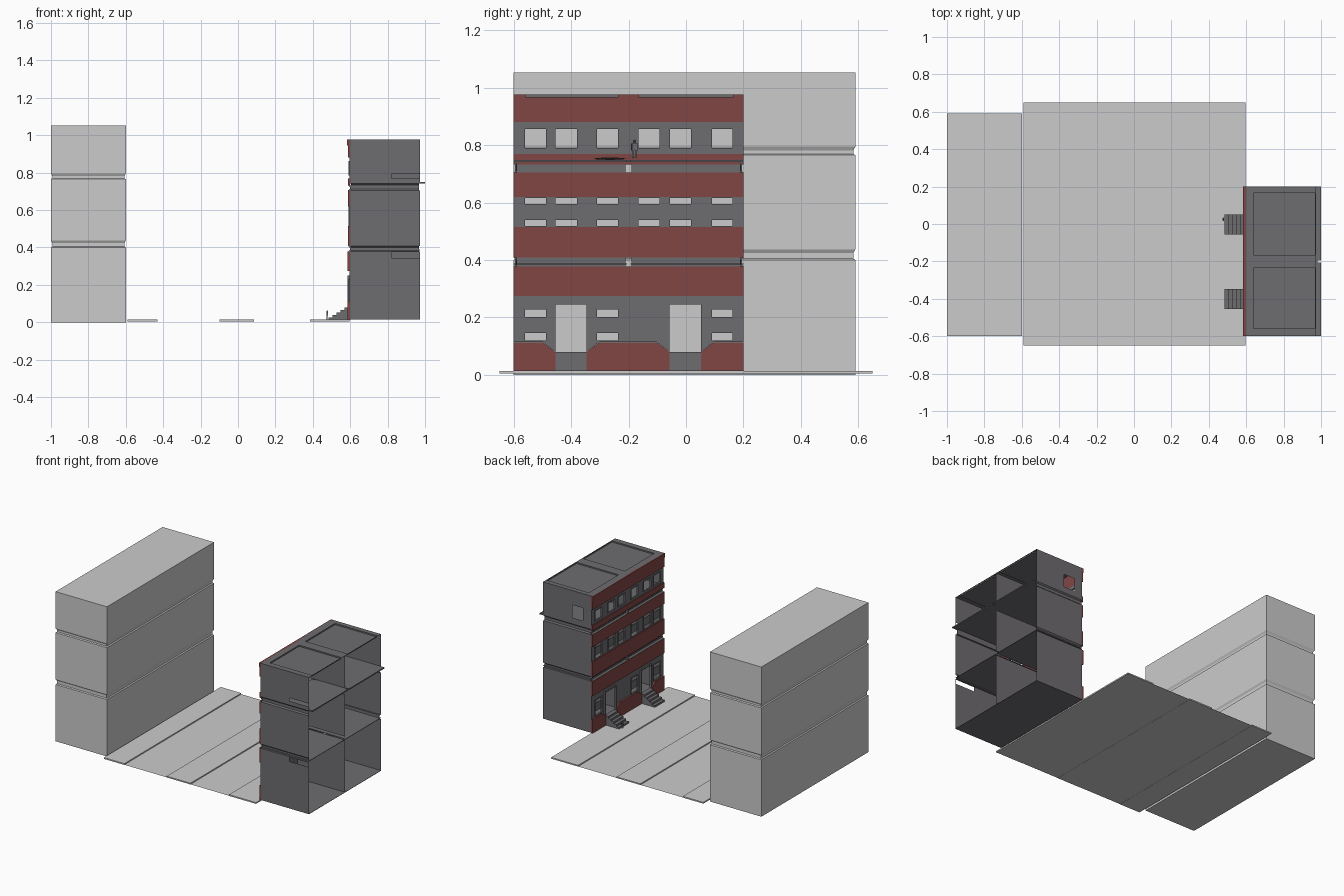
import bpy, bmesh
from mathutils import Matrix, Vector

if "Cube" in bpy.data.objects:
    bpy.data.objects.remove(bpy.data.objects["Cube"])

def mat(name, c):
    m = bpy.data.materials.new(name)
    m.diffuse_color = (*c, 1)
    m.use_nodes = True
    m.node_tree.nodes["Principled BSDF"].inputs["Base Color"].default_value = m.diffuse_color
    return m

DARK = mat("dark_grey", (0.155, 0.15, 0.16))
RED = mat("brick_red", (0.22, 0.062, 0.06))

def finish(name, bm, m=None, normals=True):
    if normals:
        bmesh.ops.recalc_face_normals(bm, faces=bm.faces)
    me = bpy.data.meshes.new(name)
    bm.to_mesh(me)
    bm.free()
    ob = bpy.data.objects.new(name, me)
    bpy.context.collection.objects.link(ob)
    if m:
        me.materials.append(m)
    return ob

def thicken(bm, vec):
    r = bmesh.ops.extrude_face_region(bm, geom=bm.faces[:])
    vs = [g for g in r["geom"] if isinstance(g, bmesh.types.BMVert)]
    bmesh.ops.translate(bm, verts=vs, vec=vec)

def place(axis, d, u, v):
    return {"x": (d, u, v), "y": (u, d, v), "z": (u, v, d)}[axis]

def panel(name, axis, d, t, u0, u1, v0, v1, holes=(), m=DARK):
    """Flat panel across an axis with rectangular holes; t is thickness (0 = sheet)."""
    bm = bmesh.new()
    us = sorted({u0, u1, *[h[0] for h in holes], *[h[1] for h in holes]})
    vs = sorted({v0, v1, *[h[2] for h in holes], *[h[3] for h in holes]})
    grid = [[bm.verts.new(place(axis, d, u, v)) for v in vs] for u in us]
    for i in range(len(us) - 1):
        for j in range(len(vs) - 1):
            cu, cv = (us[i] + us[i + 1]) / 2, (vs[j] + vs[j + 1]) / 2
            if not any(h[0] < cu < h[1] and h[2] < cv < h[3] for h in holes):
                bm.faces.new((grid[i][j], grid[i + 1][j], grid[i + 1][j + 1], grid[i][j + 1]))
    bmesh.ops.delete(bm, geom=[v for v in bm.verts if not v.link_faces], context="VERTS")
    if t:
        thicken(bm, Vector(place(axis, t, 0, 0)))
    return finish(name, bm, m)

def profile(name, axis, d, t, pts, m=DARK):
    """Closed outline extruded along an axis."""
    bm = bmesh.new()
    bm.faces.new([bm.verts.new(place(axis, d, u, v)) for u, v in pts])
    thicken(bm, Vector(place(axis, t, 0, 0)))
    return finish(name, bm, m)

def stack(name, x0, x1, y0, y1, levels):
    """Rectangular rings (z, inset) joined and capped."""
    bm = bmesh.new()
    rings = []
    for z, i in levels:
        rings.append([bm.verts.new(p) for p in ((x0 + i, y0 + i, z), (x1 - i, y0 + i, z),
                                                (x1 - i, y1 - i, z), (x0 + i, y1 - i, z))])
    for a, b in zip(rings, rings[1:]):
        for k in range(4):
            bm.faces.new((a[k], a[(k + 1) % 4], b[(k + 1) % 4], b[k]))
    bm.faces.new(rings[0][::-1])
    bm.faces.new(rings[-1])
    return finish(name, bm)

def figure(name, x, y, z, h, m):
    """Tiny standing figure: two legs, torso, arms, head."""
    bm = bmesh.new()
    for cx, cy, cz, sx, sy, sz in ((0, -.07, .22, .1, .09, .44), (0, .07, .22, .1, .09, .44),
                                   (0, 0, .62, .14, .22, .38), (.03, -.15, .6, .08, .07, .36),
                                   (.03, .15, .6, .08, .07, .36)):
        M = Matrix.Translation((x + cx * h, y + cy * h, z + cz * h)) @ Matrix.Diagonal((sx * h, sy * h, sz * h, 1))
        bmesh.ops.create_cube(bm, size=1, matrix=M)
    bmesh.ops.create_icosphere(bm, subdivisions=1, radius=.09 * h,
                               matrix=Matrix.Translation((x, y, z + .9 * h)))
    finish(name, bm, m)

# Plain block across the street, three storeys with tapered grooves
stack("opposite_block", -1, -0.6, -0.6, 0.59,
      [(0, 0), (.40, 0), (.405, .007), (.425, .007), (.437, 0),
       (.765, 0), (.77, .007), (.782, .007), (.795, 0), (1.053, 0)])

# Street: road sheets and raised kerbs
for n, a, b in (("left", -.43, -.10), ("right", .085, .385)):
    panel("road_" + n, "z", .006, 0, a, b, -.65, .65, m=None)
for n, a, b in (("left", -.59, -.43), ("middle", -.10, .085), ("right", .385, .595)):
    panel("pavement_" + n, "z", .005, .009, a, b, -.65, .65, m=None)

# Facade layout
WIN = [(-.56, -.487), (-.455, -.38), (-.31, -.237), (-.165, -.093), (-.055, .017), (.09, .162)]
DOORS = [(-.455, -.347), (-.057, .052)]
UNITS = [(-.6, -.206), (-.194, .2)]
low = [WIN[k] for k in (0, 2, 3, 5)]
low = [w for w in low if w != WIN[3]]

# Dark window bands with openings
g_holes = [(*w, .12, .228) for w in low] + [(*d, .08, .245) for d in DOORS]
for i, (a, b) in enumerate(((-.6, DOORS[0][0]), (DOORS[0][1], DOORS[1][0]), (DOORS[1][1], .2))):
    hs = [h for h in g_holes[:3] if a < h[0] < b]
    panel(f"ground_wall_{i}", "x", .596, .006, a, b, .115, .275, hs)
    # red plinth with its top sloping down beside the doors
    left = [(a, .08), (a + .045, .113)] if i else [(a, .113)]
    right = [(b - .045, .113), (b, .08)] if i < 2 else [(b, .113)]
    profile(f"plinth_{i}", "x", .586, .014, [(a, .014), *left, *right, (b, .014)], RED)
    if i:
        profile(f"plinth_fill_l{i}", "x", .596, .006, [(a, .08), (a + .045, .115), (a, .115)])
    if i < 2:
        profile(f"plinth_fill_r{i}", "x", .596, .006, [(b, .08), (b, .115), (b - .045, .115)])
panel("second_wall", "x", .596, .006, -.6, .2, .515, .62, [(*w, .516, .616) for w in WIN])
panel("third_wall", "x", .596, .006, -.6, .2, .77, .88, [(*w, .79, .857) for w in WIN])

# Window surrounds, and middle sashes on the lower two storeys
for row, ws, z0, z1 in (("ground", low, .12, .228), ("second", WIN, .518, .616), ("third", WIN, .79, .857)):
    for k, (a, b) in enumerate(ws):
        panel(f"{row}_surround_{k}", "x", .592, .005, a - .005, b + .005, z0 - .004, z1 + .004, [(a, b, z0, z1)])
        if row != "third":
            c = (z0 + z1) / 2
            panel(f"{row}_sash_{k}", "x", .599, .003, a, b, c - .028, c + .028)

# Red brick bands
for k, (z0, z1, x) in enumerate(((.275, .378, .586), (.408, .515, .588), (.62, .705, .588),
                                 (.732, .77, .588), (.88, .945, .588), (.945, .976, .584))):
    panel(f"brick_band_{k}", "x", x, .6 - x, -.6, .2, z0, z1, m=RED)

# Cornice mouldings in the grooves, one per house
for u, (a, b) in enumerate(UNITS):
    for k, (z0, z1) in enumerate(((.378, .408), (.705, .732))):
        h = z1 - z0
        profile(f"cornice_{u}_{k}", "y", a + .005, b - a - .01,
                [(.588, z0), (.598, z0 + h * .3), (.598, z0 + h * .65), (.59, z1), (.604, z1), (.604, z0)])

# Doors: surround, lintel and front steps
for k, (a, b) in enumerate(DOORS):
    panel(f"door_lintel_{k}", "x", .596, .006, a, b, .245, .275)
    panel(f"door_surround_{k}", "x", .586, .016, a - .006, b + .006, .08, .251, [(a, b, .08, .245)])
    pts, n, x0, x1 = [(.485, .013)], 5, .485, .6
    for i in range(n):
        z = .013 + (.08 - .013) * (i + 1) / n
        pts += [(x0 + i * .021, z), (x0 + (i + 1) * .021 if i < n - 1 else x1, z)]
    profile(f"steps_{k}", "y", a, b - a, pts + [(x1, .013)])

# Side and party walls, open at the back, with slots and one side window
STOREYS = [(.014, .378), (.408, .705), (.745, .976)]
for n, y, s in (("near", -.6, 1), ("party", -.2, 0), ("far", .2, -1)):
    for k, (z0, z1) in enumerate(STOREYS):
        hs = []
        if n == "near" and k != 1:
            hs = [(.82, .97, .345, .375) if k == 0 else (.82, .97, .77, .792)]
        if n == "far" and k == 2:
            hs = [(.66, .745, .785, .875)]
        panel(f"{n}_wall_{k}", "y", y, 0, .6, .973, z0, z1, hs)
    if s:
        for k, (z0, z1) in enumerate(((.378, .408), (.705, .741))):
            e = s * .008
            profile(f"{n}_groove_{k}", "x", .605, .362,
                    [(y, z0), (y + e, z0 + .008), (y + e, z1 - .008), (y, z1), (y + 1.4 * e, z1), (y + 1.4 * e, z0)])

# Floors; the top one overhangs at the back
panel("ground_floor", "z", .014, .002, .6, .973, -.6, .2)
for u, (a, b) in enumerate(UNITS):
    panel(f"second_floor_{u}", "z", .385, .003, .6, .973, a, b)
    panel(f"third_floor_{u}", "z", .741, .008, .6, 1.0, a, b)
panel("third_floor_join", "z", .741, .008, .6, .98, -.206, -.194)

# Roof with two sunken panels
wells = [(.64, .968, -.56, -.235), (.64, .968, -.165, .165)]
panel("roof", "z", .976, 0, .59, .973, -.6, .2, wells)
for k, (x0, x1, y0, y1) in enumerate(wells):
    panel(f"roof_well_{k}", "z", .967, 0, x0, x1, y0, y1)
    for j, x in enumerate((x0, x1)):
        panel(f"roof_well_end_{k}_{j}", "x", x, 0, y0, y1, .967, .976)
    for j, y in enumerate((y0, y1)):
        panel(f"roof_well_side_{k}_{j}", "y", y, 0, x0, x1, .967, .976)

# Tiny figures: one by the steps, one upstairs beside a low flat mat
figure("street_figure", .477, .025, .014, .05, DARK)
figure("upstairs_figure", .72, -.18, .755, .065, DARK)
bm = bmesh.new()
bmesh.ops.create_uvsphere(bm, u_segments=16, v_segments=6, radius=1,
                          matrix=Matrix.Translation((.75, -.265, .753)) @ Matrix.Diagonal((.03, .055, .004, 1)))
finish("flat_mat", bm, DARK)
